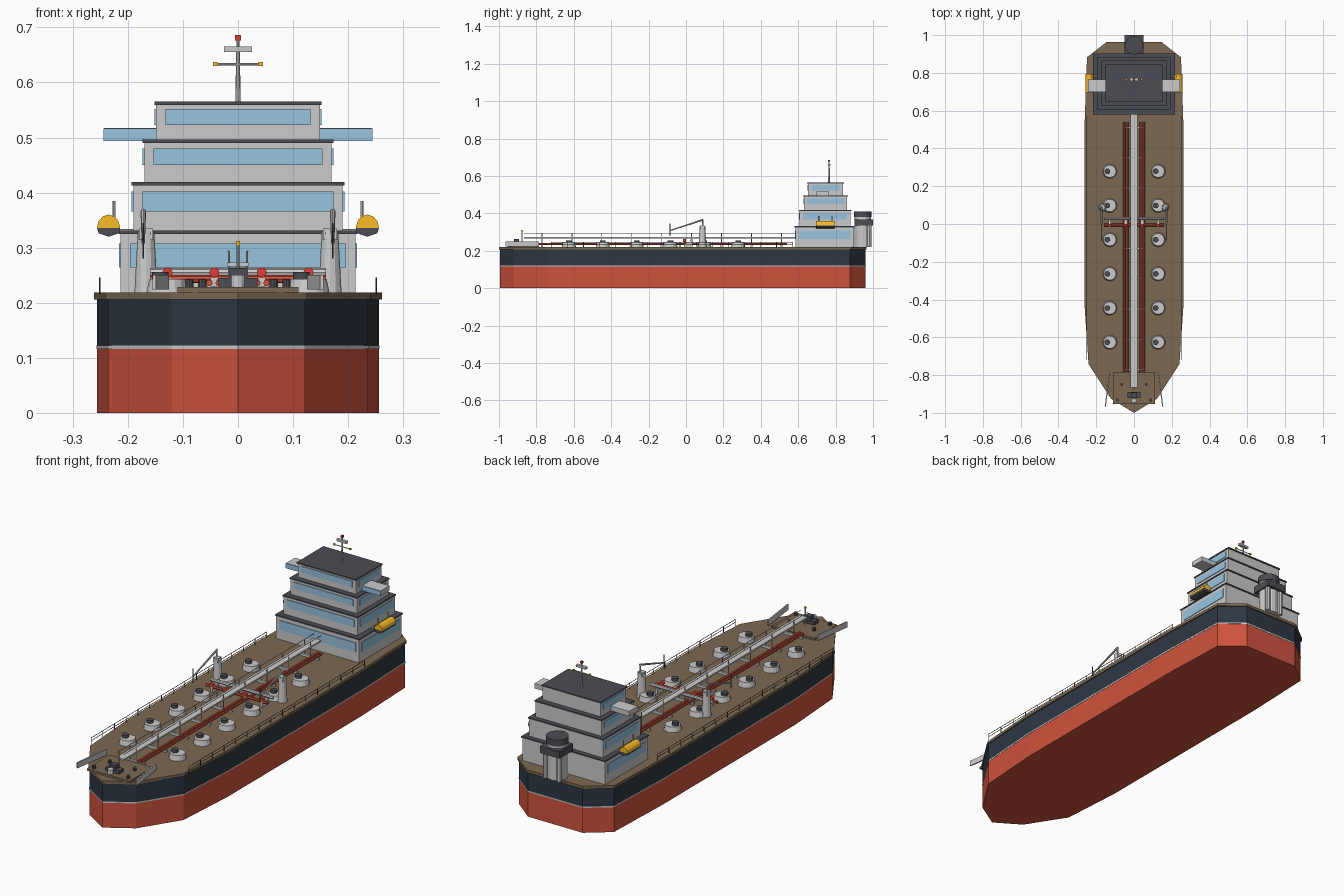
import bpy, bmesh, math
from mathutils import Vector

COLORS = {
    "red": (0.63, 0.086, 0.047), "navy": (0.027, 0.039, 0.057), "brown": (0.2, 0.14, 0.085),
    "glass": (0.31, 0.55, 0.74), "dark": (0.07, 0.075, 0.09), "orange": (0.95, 0.5, 0.02),
    "signal": (0.7, 0.05, 0.04),
}
MATS = {}
for key, rgb in COLORS.items():
    MATS[key] = bpy.data.materials.new(key + "_paint")
    MATS[key].diffuse_color = (*rgb, 1)


def finish(name, bm, color):
    bmesh.ops.recalc_face_normals(bm, faces=bm.faces)
    mesh = bpy.data.meshes.new(name)
    bm.to_mesh(mesh)
    bm.free()
    ob = bpy.data.objects.new(name, mesh)
    bpy.context.collection.objects.link(ob)
    if color:
        mesh.materials.append(MATS[color])
    return ob


def box(name, x, y, z, color=None):
    """Box from (min, max) ranges."""
    bm = bmesh.new()
    bmesh.ops.create_cube(bm, size=1)
    for v in bm.verts:
        v.co = [r[0] + (c + 0.5) * (r[1] - r[0]) for c, r in zip(v.co, (x, y, z))]
    return finish(name, bm, color)


def rod(name, a, b, r, color=None, r2=None, sides=8):
    """Cylinder or cone from point a to point b."""
    a, b = Vector(a), Vector(b)
    bm = bmesh.new()
    bmesh.ops.create_cone(bm, cap_ends=True, segments=sides, radius1=r,
                          radius2=r if r2 is None else r2, depth=(b - a).length)
    ob = finish(name, bm, color)
    ob.location = (a + b) / 2
    ob.rotation_euler = (b - a).to_track_quat('Z', 'Y').to_euler()
    return ob


def prism(name, pts, vec, color=None):
    """Extrude a closed outline along a vector."""
    bm = bmesh.new()
    f = bm.faces.new([bm.verts.new(p) for p in pts])
    ext = bmesh.ops.extrude_face_region(bm, geom=[f])
    bmesh.ops.translate(bm, vec=vec, verts=[v for v in ext["geom"] if isinstance(v, bmesh.types.BMVert)])
    return finish(name, bm, color)


# Hull layers from one half outline, mirrored
half = [(0.12, -0.92), (0.236, -0.738), (0.256, -0.44), (0.256, 0.54), (0.244, 0.878), (0.141, 0.96)]
outline = [(0, -0.995)] + half + [(-x, y) for x, y in reversed(half)]
for name, z0, z1, s, color in [("lower_hull", 0, 0.116, 1, "red"), ("waterline_stripe", 0.116, 0.122, 1.005, None),
                               ("upper_hull", 0.122, 0.206, 1, "navy"), ("main_deck", 0.206, 0.219, 1.02, "brown")]:
    k = 1 + (s - 1) * 0.25
    prism(name, [(x * s, y * k, z0) for x, y in outline], (0, 0, z1 - z0), color)

# Superstructure tiers: half width, front, back, z range, window z range
tiers = [(0.213, 0.585, 0.898, 0.219, 0.325, 0.264, 0.308), (0.19, 0.607, 0.88, 0.331, 0.413, 0.366, 0.402),
         (0.17, 0.63, 0.862, 0.418, 0.49, 0.45, 0.48), (0.149, 0.652, 0.84, 0.495, 0.559, 0.523, 0.552)]
for i, (w, y0, y1, z0, z1, g0, g1) in enumerate(tiers, 1):
    box(f"tier_{i}_walls", (-w, w), (y0, y1), (z0, z1))
    box(f"tier_{i}_roof", (-w - 0.003, w + 0.003), (y0 - 0.004, y1 + 0.004), (z1, z1 + 0.006), "dark")
    box(f"tier_{i}_front_window", (-w + 0.017, w - 0.017), (y0 - 0.003, y0 + 0.003), (g0, g1), "glass")
    for s in (-1, 1):
        box(f"tier_{i}_side_window", (s * w - 0.003, s * w + 0.003), (y0 + 0.018, y1 - 0.018), (g0, g1), "glass")

# Bridge wings, lifeboats and davits on both sides
for s in (-1, 1):
    box("bridge_wing", sorted((s * 0.14, s * 0.243)), (0.702, 0.765), (0.494, 0.517))
    box("bridge_wing_window", sorted((s * 0.14, s * 0.244)), (0.698, 0.703), (0.494, 0.516), "glass")
    dome = [(s * 0.235 + 0.021 * math.cos(a), 0.695, 0.336 + 0.024 * math.sin(a))
            for a in [math.pi * k / 6 for k in range(7)]]
    prism("lifeboat_cover", dome, (0, 0.1, 0), "orange")
    prism("lifeboat_hull", [(s * 0.235 + dx, 0.695, z) for dx, z in
                            [(-0.021, 0.336), (0.021, 0.336), (0.018, 0.326), (0, 0.32), (-0.018, 0.326)]],
          (0, 0.1, 0), "dark")
    for y in (0.71, 0.78):
        rod("davit", (s * 0.225, y, 0.326), (s * 0.225, y, 0.385), 0.003)
        rod("davit_strut", (s * 0.185, y, 0.33), (s * 0.23, y, 0.33), 0.004)

# Funnel
rod("funnel", (0, 0.945, 0.219), (0, 0.945, 0.385), 0.045, sides=16)
box("funnel_band", (-0.05, 0.05), (0.9, 1.0), (0.335, 0.368), "dark")
rod("funnel_cap", (0, 0.945, 0.38), (0, 0.945, 0.41), 0.048, "dark", sides=16)
for s in (-1, 1):
    rod("exhaust_pipe", (s * 0.035, 0.98, 0.219), (s * 0.035, 0.98, 0.355), 0.012)

# Radar mast
rod("radar_mast", (0, 0.765, 0.56), (0, 0.765, 0.676), 0.005, r2=0.003)
rod("mast_yard", (-0.042, 0.765, 0.633), (0.042, 0.765, 0.633), 0.002)
box("radar_scanner", (-0.025, 0.025), (0.758, 0.772), (0.655, 0.665))
box("masthead_light", (-0.005, 0.005), (0.76, 0.77), (0.676, 0.686), "signal")
for s in (-1, 1):
    box("yard_light", (s * 0.041 - 0.004, s * 0.041 + 0.004), (0.761, 0.769), (0.63, 0.637), "orange")

# Catwalk along the centreline
box("catwalk", (-0.019, 0.019), (-0.865, 0.585), (0.266, 0.273))
for s in (-1, 1):
    rod("catwalk_rail", (s * 0.018, -0.865, 0.294), (s * 0.018, 0.585, 0.294), 0.0015, sides=6)
for i in range(9):
    y = -0.77 + i * 0.16
    for s in (-1, 1):
        rod("catwalk_post", (s * 0.016, y, 0.219), (s * 0.016, y, 0.294), 0.002, sides=6)
    box("pipe_support", (-0.06, 0.06), (y - 0.005, y + 0.005), (0.219, 0.23))

# Cargo pipes and midship manifold
for x in (-0.052, -0.035, 0.035, 0.052):
    rod("cargo_pipe", (x, -0.785, 0.236), (x, 0.54, 0.236), 0.006, "red")
rod("manifold_red", (-0.16, -0.005, 0.243), (0.16, -0.005, 0.243), 0.007, "red")
rod("manifold_grey", (-0.16, 0.03, 0.255), (0.16, 0.03, 0.255), 0.008)
for x in (-0.128, -0.043, 0.043, 0.128):
    rod("manifold_valve", (x, -0.015, 0.255), (x, 0.0, 0.255), 0.009, "signal", sides=12)
    box("manifold_saddle", (x - 0.006, x + 0.006), (-0.012, 0.036), (0.219, 0.245))

# Tank hatches in two rows
for i in range(6):
    for x in (-0.128, 0.128):
        y = 0.279 - i * 0.181
        rod("tank_hatch", (x, y, 0.219), (x, y, 0.243), 0.038, r2=0.033, sides=16)
        rod("hatch_vent", (x - 0.013, y, 0.243), (x - 0.013, y, 0.256), 0.015, "dark", sides=12)

# Hose cranes
for s in (-1, 1):
    x = s * 0.167
    rod("crane_post", (x, 0.088, 0.219), (x, 0.088, 0.33), 0.021, r2=0.015, sides=12)
    box("crane_head", (x - 0.013, x + 0.013), (0.075, 0.1), (0.315, 0.335))
    rod("crane_boom", (s * 0.172, 0.092, 0.366), (s * 0.172, -0.085, 0.308), 0.005, r2=0.003)
    rod("crane_stay", (s * 0.172, 0.09, 0.32), (s * 0.172, 0.09, 0.366), 0.004)
    rod("crane_hook", (s * 0.172, -0.085, 0.345), (s * 0.172, -0.085, 0.28), 0.002, "dark", sides=6)

# Edge railings
for s in (-1, 1):
    for z in (0.232, 0.245):
        rod("deck_rail", (s * 0.251, -0.72, z), (s * 0.251, 0.57, z), 0.0013, "dark", sides=6)
    for i in range(16):
        y = -0.72 + i * 0.086
        rod("rail_post", (s * 0.251, y, 0.215), (s * 0.251, y, 0.246), 0.0015, "dark", sides=6)

# Forecastle: plate, windlass, bollards, bulwark plates and foremast
box("forecastle_plate", (-0.11, 0.11), (-0.952, -0.785), (0.219, 0.229), "brown")
box("windlass", (-0.035, 0.035), (-0.922, -0.89), (0.229, 0.245), "dark")
box("windlass_housing", (-0.015, 0.015), (-0.92, -0.892), (0.229, 0.262), "dark")
rod("capstan", (0, -0.935, 0.229), (0, -0.935, 0.25), 0.013, sides=12)
for s in (-1, 1):
    for x, y in ((0.065, -0.85), (0.088, -0.932)):
        rod("bollard", (s * x, y, 0.229), (s * x, y, 0.242), 0.008, "dark", sides=10)
    prism("bulwark_plate", [(s * 0.149, -0.965, 0.224), (s * 0.155, -0.965, 0.224),
                            (s * 0.131, -0.785, 0.224), (s * 0.125, -0.785, 0.224)], (0, 0, 0.026))
rod("foremast", (0, -0.876, 0.229), (0, -0.876, 0.306), 0.003)
box("foremast_light", (-0.004, 0.004), (-0.88, -0.872), (0.304, 0.312), "orange")
